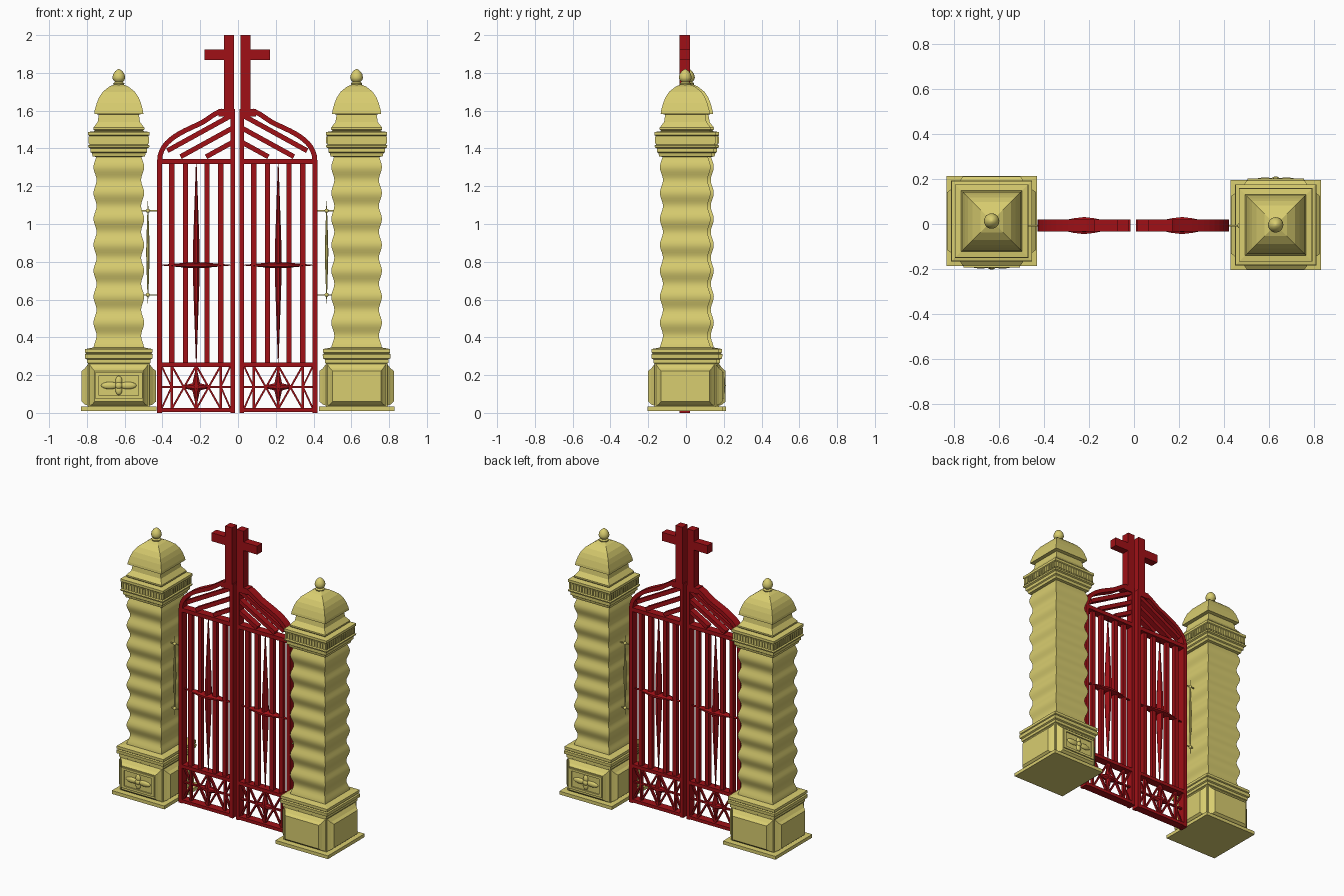
import bpy, bmesh, math
from mathutils import Vector, Matrix
from mathutils.geometry import interpolate_bezier

if "Cube" in bpy.data.objects:
    bpy.data.objects.remove(bpy.data.objects["Cube"])


def material(name, rgb):
    m = bpy.data.materials.new(name)
    m.diffuse_color = (*rgb, 1)
    m.use_nodes = True
    m.node_tree.nodes["Principled BSDF"].inputs["Base Color"].default_value = m.diffuse_color
    return m


STONE = material("yellow_stone", (0.69, 0.61, 0.16))
RED = material("red_paint", (0.35, 0.005, 0.008))


def finish(name, bm, mat, matrix=Matrix(), smooth=None):
    bmesh.ops.transform(bm, matrix=matrix, verts=bm.verts)
    bmesh.ops.recalc_face_normals(bm, faces=bm.faces)
    me = bpy.data.meshes.new(name)
    bm.to_mesh(me)
    bm.free()
    me.materials.append(mat)
    ob = bpy.data.objects.new(name, me)
    bpy.context.collection.objects.link(ob)
    if smooth:
        bpy.ops.object.select_all(action='DESELECT')
        bpy.context.view_layer.objects.active = ob
        ob.select_set(True)
        bpy.ops.object.shade_smooth_by_angle(angle=math.radians(smooth))


def loft(bm, rings, closed=True):
    """Skin a list of equal-length point loops and cap the ends."""
    vs = [[bm.verts.new(p) for p in r] for r in rings]
    n = len(vs[0])
    for a, b in zip(vs, vs[1:]):
        for i in range(n):
            bm.faces.new((a[i], a[(i + 1) % n], b[(i + 1) % n], b[i]))
    if closed:
        bm.faces.new(vs[0])
        bm.faces.new(vs[-1])


def box(bm, x0, x1, y0, y1, z0, z1):
    loft(bm, [[(x0, y0, z), (x1, y0, z), (x1, y1, z), (x0, y1, z)] for z in (z0, z1)])


def lathe(bm, profile, n, rot=0.0, mat=Matrix()):
    """Profile of (radius, z); n = 4 gives square sections of that half-width."""
    k = math.sqrt(2) if n == 4 else 1
    rings = []
    for r, z in profile:
        rings.append([mat @ Vector((k * r * math.cos(rot + i * math.tau / n),
                                    k * r * math.sin(rot + i * math.tau / n), z)) for i in range(n)])
    loft(bm, rings)


def ribbon(bm, pts, w, d):
    """Rectangular bar following (x, z) points, width w in plane, depth d in y."""
    pts = [Vector(p) for p in pts]
    rings = []
    for i, p in enumerate(pts):
        t = (pts[min(i + 1, len(pts) - 1)] - pts[max(i - 1, 0)]).normalized()
        n = Vector((-t.y, t.x)) * w / 2
        a, b = p + n, p - n
        rings.append([(a.x, -d / 2, a.y), (b.x, -d / 2, b.y), (b.x, d / 2, b.y), (a.x, d / 2, a.y)])
    loft(bm, rings)


def spindle(bm, centre, half, rx, ry, horizontal=False, n=8):
    m = Matrix.Translation(centre)
    if horizontal:
        m = m @ Matrix.Rotation(math.pi / 2, 4, 'Y')
    m = m @ Matrix.Diagonal((rx, ry, half, 1))
    lathe(bm, [(0.1, -1), (0.5, -0.6), (0.85, -0.25), (1, 0), (0.85, 0.25), (0.5, 0.6), (0.1, 1)], n, math.pi / n, m)


def ball(bm, c, s):
    bmesh.ops.create_uvsphere(bm, u_segments=16, v_segments=8, radius=1,
                              matrix=Matrix.Translation(c) @ Matrix.Diagonal((*s, 1)))


def pillar(side, M):
    Q = math.pi / 4
    # plinth and pedestal with base moulding
    bm = bmesh.new()
    lathe(bm, [(.2, .01), (.2, .033), (.163, .035), (.163, .262), (.168, .265), (.168, .283), (.178, .288),
               (.18, .31), (.172, .315), (.178, .32), (.178, .338), (.14, .345)], 4, Q)
    # raised panel on each face
    for i in range(4):
        R = Matrix.Rotation(i * math.pi / 2, 4, 'Z')
        loft(bm, [[R @ Vector((x * w, y, z)) for x, z in ((-1, z0), (1, z0), (1, z1), (-1, z1))]
                  for y, w, z0, z1 in ((-.16, .158, .037, .262), (-.18, .14, .045, .235), (-.197, .128, .06, .222))])
    finish(side + "_pedestal", bm, STONE, M)

    # framed flower on the decorated face
    bm = bmesh.new()
    for a in (-1, 1):
        box(bm, a * .115 - .01, a * .115 + .01, -.205, -.19, .075, .215)
        box(bm, -.105, .105, -.205, -.19, .145 + a * .062 - .008, .145 + a * .062 + .008)
        ball(bm, (a * .048, -.198, .145), (.046, .012, .019))
        ball(bm, (0, -.198, .145 + a * .024), (.018, .012, .026))
    ball(bm, (0, -.2, .145), (.02, .015, .02))
    finish(side + "_pedestal_flower", bm, STONE, M, 35)

    # rippled shaft
    bm = bmesh.new()
    N = 75
    lathe(bm, [(.126 + .008 * math.cos(7.5 * math.tau * i / N), .34 + 1.03 * i / N) for i in range(N + 1)], 4, Q)
    finish(side + "_shaft", bm, STONE, M, 40)

    # stepped capital and curved roof
    bm = bmesh.new()
    lathe(bm, [(.12, 1.355), (.138, 1.358), (.142, 1.375), (.15, 1.38), (.15, 1.4), (.16, 1.405), (.163, 1.415),
               (.155, 1.42), (.155, 1.465), (.162, 1.47), (.162, 1.487), (.125, 1.492), (.135, 1.5), (.135, 1.51),
               (.112, 1.54), (.106, 1.58), (.13, 1.583), (.128, 1.6), (.117, 1.64), (.105, 1.67), (.085, 1.7),
               (.05, 1.728), (.02, 1.74)], 4, Q)
    # dentil row under the top slab
    for i in range(4):
        R = Matrix.Rotation(i * math.pi / 2, 4, 'Z')
        for j in range(15):
            x = -.147 + j * .021
            loft(bm, [[R @ Vector(p) for p in ((x - .006, -.161, z), (x + .006, -.161, z), (x + .006, -.15, z),
                                               (x - .006, -.15, z))] for z in (1.425, 1.462)])
    finish(side + "_capital", bm, STONE, M)

    # acorn finial
    bm = bmesh.new()
    lathe(bm, [(.02, 1.725), (.028, 1.737), (.03, 1.745), (.02, 1.752), (.03, 1.762), (.034, 1.775),
               (.03, 1.793), (.02, 1.808), (.008, 1.818), (.001, 1.82)], 20)
    finish(side + "_finial", bm, STONE, M, 50)


pillar("left", Matrix.Translation((-.631, .013, 0)))
pillar("right", Matrix.Translation((.628, -.004, 0)) @ Matrix.Rotation(math.pi, 4, 'Z'))


def leaf(side, s):
    M = Matrix.Translation((-.004, -.007, 0)) @ Matrix.Diagonal((s, 1, 1, 1))
    D, C = .054, .217
    h = D / 2
    # stiles, rails and arched top rail
    bm = bmesh.new()
    box(bm, .398, .424, -h, h, 0, 1.34)
    box(bm, .012, .036, -h, h, 0, 1.61)
    for z0, z1 in ((.004, .026), (.243, .267), (1.318, 1.345)):
        box(bm, .03, .405, -h, h, z0, z1)
    v = lambda x, z: Vector((x, z))
    arch = interpolate_bezier(v(.411, 1.335), v(.41, 1.44), v(.3, 1.485), v(.2, 1.53), 12)
    arch += interpolate_bezier(v(.2, 1.53), v(.15, 1.555), v(.12, 1.59), v(.08, 1.598), 8)[1:]
    ribbon(bm, arch, .026, D)
    finish(side + "_gate_frame", bm, RED, M)

    # upright bars and sloping slats
    bm = bmesh.new()
    for o in (-.13, -.057, .057, .13):
        box(bm, C + o - .014, C + o + .014, -.014, .014, .26, 1.325)
    for z, u in ((1.575, .37), (1.505, .3), (1.43, .165)):
        ribbon(bm, [(.03, z), (u, z - .55 * (u - .03))], .026, .04)
    finish(side + "_gate_bars", bm, RED, M)

    # crossed spindles
    bm = bmesh.new()
    spindle(bm, (C, 0, .795), .53, .02, .03)
    spindle(bm, (C, 0, .782), .185, .018, .041, True)
    finish(side + "_gate_spindles", bm, RED, M, 40)

    # lower lattice with star
    bm = bmesh.new()
    lo, hi, mid = .02, .25, .138
    cols = (.04, .087, C, .347, .4)
    for u in cols[1:4]:
        ribbon(bm, [(u, lo), (u, hi)], .012, .02)
    ribbon(bm, [(.03, mid), (.405, mid)], .01, .016)
    for a, b in zip(cols[1:], cols[2:4]):
        ribbon(bm, [(a, lo), (b, hi)], .01, .018)
        ribbon(bm, [(a, hi), (b, lo)], .01, .014)
    for a, b in ((.087, .035), (.347, .402)):
        ribbon(bm, [(a, mid), (b, hi)], .009, .018)
        ribbon(bm, [(a, mid), (b, lo)], .009, .018)
    spindle(bm, (C, 0, mid), .1, .024, .024)
    spindle(bm, (C, 0, mid), .085, .024, .024, True)
    finish(side + "_gate_lattice", bm, RED, M)

    # half cross on a stepped foot
    bm = bmesh.new()
    box(bm, .012, .1, -h, h, 1.57, 1.61)
    box(bm, .018, .07, -h, h, 1.6, 2.0)
    box(bm, .06, .174, -h, h, 1.867, 1.925)
    finish(side + "_half_cross", bm, RED, M)

    # side rod tying the leaf to the pillar
    bm = bmesh.new()
    spindle(bm, (.473, 0, .85), .272, .01, .01)
    for z in (.625, 1.07):
        box(bm, .42, .51, -.003, .003, z - .003, z + .003)
        ball(bm, (.473, 0, z), (.011, .011, .011))
    finish(side + "_hinge_rod", bm, STONE, M, 40)


leaf("right", 1)
leaf("left", -1)
